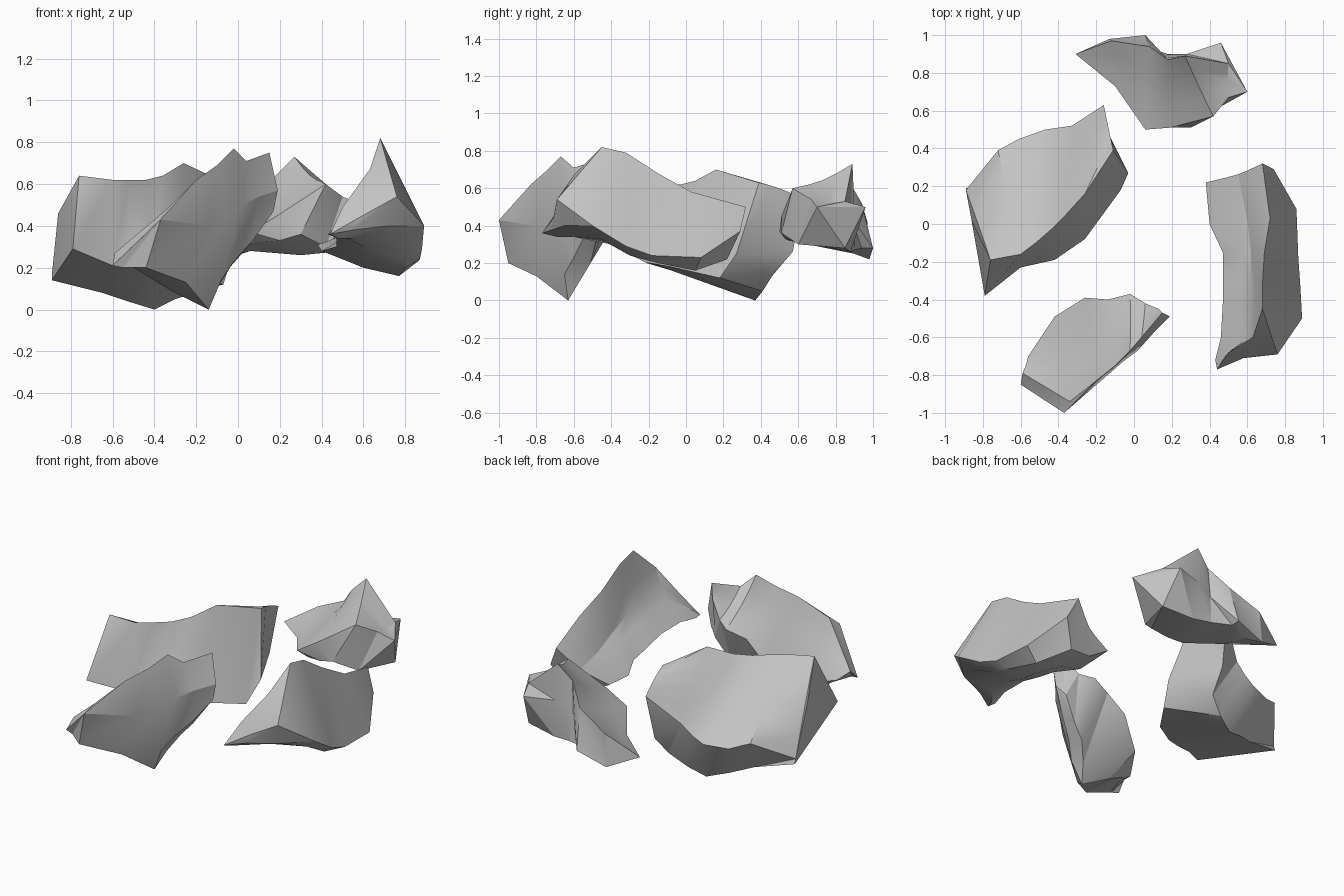
import bpy
import bmesh
import math
from mathutils import Vector

if "Cube" in bpy.data.objects:
    bpy.data.objects.remove(bpy.data.objects["Cube"], do_unlink=True)

# One plain stone colour for every shard
stone = bpy.data.materials.new("grey_stone")
stone.use_nodes = True
stone_colour = (0.55, 0.55, 0.55, 1)
stone.diffuse_color = stone_colour
stone.node_tree.nodes["Principled BSDF"].inputs["Base Color"].default_value = stone_colour


def hollowed(section, hollow, steps=4):
    """Split the first side of a cross-section and bow it towards the middle."""
    points = [Vector(p) for p in section]
    if len(points) == 1:
        return points
    centre = sum(points, Vector()) / len(points)
    crest, lip = points[0], points[1]
    arc = []
    for i in range(1, steps):
        t = i / steps
        p = crest.lerp(lip, t)
        arc.append(p.lerp(centre, hollow * math.sin(math.pi * t)))
    return [crest] + arc + points[1:]


def shard(name, sections, hollow, crease):
    """Loft a rock through cross-sections; a single point closes an end to a tip."""
    bm = bmesh.new()
    rings = [[bm.verts.new(p) for p in hollowed(s, hollow)] for s in sections]
    for a, b in zip(rings, rings[1:]):
        count = max(len(a), len(b))
        for i in range(count):
            j = (i + 1) % count
            if len(a) == 1:
                bm.faces.new((a[0], b[i], b[j]))
            elif len(b) == 1:
                bm.faces.new((a[i], b[0], a[j]))
            else:
                bm.faces.new((a[i], b[i], b[j], a[j]))
    for end in (rings[0], rings[-1]):
        if len(end) > 1:
            bm.faces.new(end)
    bmesh.ops.triangulate(bm, faces=bm.faces[:], quad_method="FIXED")
    bmesh.ops.recalc_face_normals(bm, faces=bm.faces[:])
    mesh = bpy.data.meshes.new(name)
    bm.to_mesh(mesh)
    bm.free()
    mesh.materials.append(stone)
    rock = bpy.data.objects.new(name, mesh)
    bpy.context.collection.objects.link(rock)
    bpy.ops.object.select_all(action="DESELECT")
    rock.select_set(True)
    bpy.context.view_layer.objects.active = rock
    bpy.ops.object.shade_smooth_by_angle(angle=math.radians(crease))


# Broad upright slab: crest, outer foot, keel, inner foot
shard("broad_slab_rock", [
    [(-.86, .02, .46)],
    [(-.76, -.19, .64), (-.89, .18, .17), (-.89, .19, .14), (-.79, -.38, .29)],
    [(-.6, -.16, .62), (-.72, .39, .3), (-.65, .25, .08), (-.6, -.23, .21)],
    [(-.52, -.1, .62), (-.61, .45, .26), (-.53, .32, .04), (-.51, -.21, .2)],
    [(-.44, -.03, .62), (-.47, .5, .27), (-.4, .37, 0), (-.42, -.19, .2)],
    [(-.36, .05, .64), (-.4, .51, .31), (-.3, .41, .05), (-.26, -.08, .18)],
    [(-.26, .16, .7), (-.33, .52, .37), (-.2, .46, .13), (-.07, .18, .12)],
    [(-.11, .39, .63), (-.16, .63, .54), (-.18, .57, .26), (-.03, .27, .25)],
], hollow=-.06, crease=32)

# Leaning front shard: crest, back lip, keel, lower face, upper face
shard("leaning_front_rock", [
    [(-.59, -.79, .27), (-.56, -.7, .24), (-.5, -.72, .2), (-.55, -.86, .2), (-.6, -.85, .21)],
    [(-.34, -.94, .48), (-.42, -.49, .26), (-.32, -.6, .09), (-.44, -.95, .2), (-.37, -1, .43)],
    [(-.2, -.83, .62), (-.26, -.39, .4), (-.14, -.63, 0), (-.25, -.8, .13), (-.14, -.8, .4)],
    [(-.1, -.75, .69), (-.14, -.4, .5), (-.1, -.57, .1), (-.08, -.65, .14), (-.06, -.73, .45)],
    [(-.02, -.67, .77), (-.02, -.37, .54), (-.04, -.51, .2), (-.02, -.6, .23), (.02, -.67, .5)],
    [(.04, -.6, .71), (.06, -.42, .56), (.03, -.49, .28), (.07, -.55, .33), (.1, -.58, .54)],
    [(.15, -.47, .75), (.13, -.45, .66), (.12, -.46, .42), (.17, -.49, .47), (.19, -.49, .57)],
], hollow=.1, crease=24)

# Peaked back shard, tipped at both ends: crest, lip, front keel, back keel, back
shard("peaked_back_rock", [
    [(-.31, .9, .3)],
    [(-.12, .97, .42), (-.1, .73, .32), (-.05, .75, .28), (-.05, .9, .25), (-.13, .98, .22)],
    [(.08, .94, .52), (.06, .5, .37), (.1, .55, .32), (.06, .94, .28), (.06, 1, .28)],
    [(.18, .87, .64), (.19, .51, .45), (.2, .53, .33), (.18, .9, .27), (.17, .88, .45)],
    [(.27, .89, .73), (.42, .57, .6), (.3, .51, .36), (.3, .88, .26), (.28, .9, .5)],
    [(.5, .85, .53), (.5, .67, .54), (.42, .6, .3), (.5, .85, .28), (.46, .96, .5)],
    [(.6, .7, .5)],
], hollow=.12, crease=28)

# Long finned side shard: crest, inner lip, keel, lower edge, outer shoulder
shard("finned_side_rock", [
    [(.44, -.77, .36)],
    [(.5, -.68, .49), (.43, -.72, .36), (.48, -.69, .34), (.55, -.71, .38), (.58, -.71, .44)],
    [(.63, -.6, .67), (.46, -.6, .37), (.55, -.6, .34), (.72, -.65, .4), (.76, -.69, .54)],
    [(.68, -.45, .82), (.47, -.42, .36), (.6, -.4, .3), (.8, -.46, .33), (.89, -.5, .4)],
    [(.68, -.32, .79), (.47, -.3, .33), (.62, -.3, .26), (.81, -.3, .24), (.88, -.32, .29)],
    [(.69, -.15, .68), (.47, -.15, .3), (.62, -.15, .23), (.8, -.15, .2), (.87, -.18, .24)],
    [(.72, .03, .58), (.4, 0, .28), (.6, .05, .2), (.77, .05, .16), (.86, .08, .23)],
    [(.68, .32, .5), (.38, .22, .31), (.5, .2, .24), (.65, .22, .22), (.74, .29, .37)],
], hollow=.36, crease=30)
